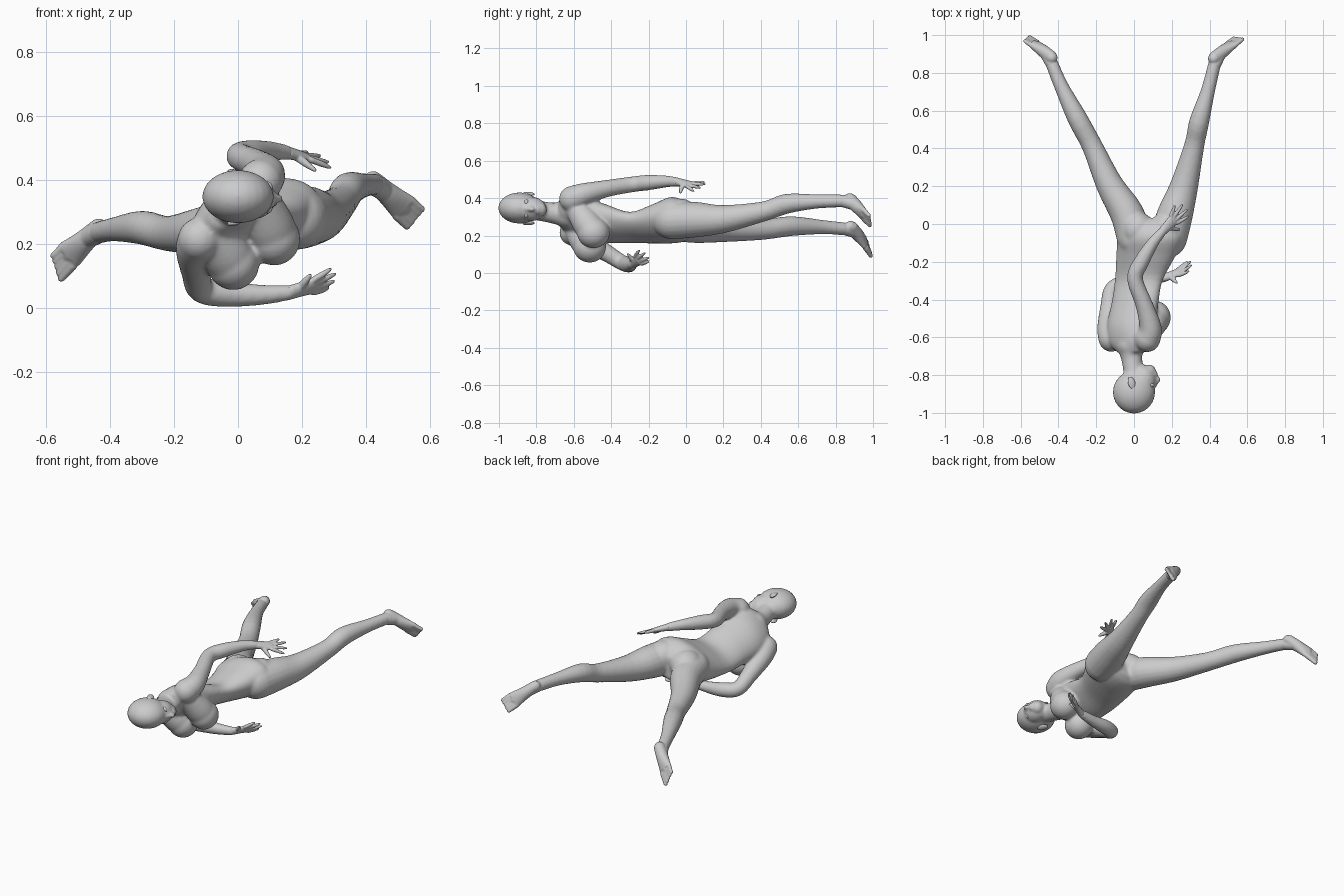
import bpy, bmesh, math
from mathutils import Vector, Matrix

if "Cube" in bpy.data.objects:
    bpy.data.objects.remove(bpy.data.objects["Cube"])


def spline(rows, steps=4):
    """Catmull-Rom interpolation of equal-length rows of numbers."""
    out = []
    for i in range(len(rows) - 1):
        p0, p1 = rows[max(i - 1, 0)], rows[i]
        p2, p3 = rows[i + 1], rows[min(i + 2, len(rows) - 1)]
        for s in range(steps):
            t = s / steps
            out.append([0.5 * (2 * b + (c - a) * t + (2 * a - 5 * b + 4 * c - d) * t * t
                               + (3 * b - a - 3 * c + d) * t ** 3)
                        for a, b, c, d in zip(p0, p1, p2, p3)])
    out.append(list(rows[-1]))
    return out


def loft(bm, rings):
    loops = [[bm.verts.new(p) for p in ring] for ring in rings]
    n = len(loops[0])
    faces = [bm.faces.new((a[k], a[(k + 1) % n], b[(k + 1) % n], b[k]))
             for a, b in zip(loops, loops[1:]) for k in range(n)]
    faces += [bm.faces.new(loops[0]), bm.faces.new(loops[-1])]
    bmesh.ops.recalc_face_normals(bm, faces=faces)


def ball(bm, centre, radii, rot=None):
    m = Matrix.Translation(centre) @ (rot or Matrix()) @ Matrix.Diagonal((*radii, 1))
    bmesh.ops.create_uvsphere(bm, u_segments=24, v_segments=14, radius=1, matrix=m)


def tube(bm, rows, side=(0, 0, 1), sides=20, steps=4):
    """Tapered limb: rows of x, y, z, radius along side, radius across."""
    rows = [r if len(r) == 5 else (*r, r[3]) for r in rows]
    pts = spline(rows, steps)
    rings = []
    for i, p in enumerate(pts):
        t = (Vector(pts[min(i + 1, len(pts) - 1)][:3]) - Vector(pts[max(i - 1, 0)][:3])).normalized()
        u = Vector(side)
        u = (u - t * u.dot(t)).normalized()
        v = t.cross(u)
        rings.append([Vector(p[:3]) + u * p[3] * math.cos(a) + v * p[4] * math.sin(a)
                      for a in (2 * math.pi * k / sides for k in range(sides))])
    loft(bm, rings)
    for r in (rows[0], rows[-1]):
        ball(bm, r[:3], [min(r[3], r[4]) * 0.98] * 3)


def finish(name, bm, voxel=None, smooth=0):
    me = bpy.data.meshes.new(name)
    bm.to_mesh(me)
    bm.free()
    for p in me.polygons:
        p.use_smooth = True
    ob = bpy.data.objects.new(name, me)
    bpy.context.collection.objects.link(ob)
    if voxel:
        mod = ob.modifiers.new("blend", 'REMESH')
        mod.mode, mod.voxel_size, mod.use_smooth_shade = 'VOXEL', voxel, True
        if smooth:
            sm = ob.modifiers.new("soften", 'SMOOTH')
            sm.factor, sm.iterations = 0.5, smooth


# torso: y, centre x, centre z, half width, half depth, twist in degrees
body = bmesh.new()
torso = [(.03, .09, .268, .11, .065, 15), (-.01, .085, .275, .165, .10, 17),
         (-.08, .085, .282, .18, .115, 20), (-.18, .06, .262, .163, .09, 23),
         (-.30, .025, .243, .137, .064, 26), (-.42, .005, .262, .138, .082, 33),
         (-.53, -.015, .285, .145, .093, 38), (-.62, -.02, .31, .14, .075, 40),
         (-.68, -.015, .32, .085, .055, 40)]
rings = []
for y, x, z, a, b, deg in spline(torso):
    u = Vector((math.cos(math.radians(deg)), 0, math.sin(math.radians(deg))))
    v = Vector((-u.z, 0, u.x))
    rings.append([Vector((x, y, z)) + u * a * math.cos(k * math.pi / 16) + v * b * math.sin(k * math.pi / 16)
                  for k in range(32)])
loft(body, rings)

# breasts sloping from the shoulders, buttocks and neck
for top, c in (((-.09, -.60, .24), (-.015, -.515, .138)), ((.06, -.59, .35), (.113, -.495, .215))):
    ball(body, c, (.082, .088, .083))
    tube(body, [(*top, .06), (*Vector(top).lerp(Vector(c), .6), .078), (*c, .078)], (0, 1, 0))
for c in ((.02, -.03, .292), (.17, -.03, .312)):
    ball(body, c, (.09, .095, .085))
tube(body, [(-.02, -.64, .315, .075), (-.012, -.71, .32, .056), (0, -.80, .335, .053)])

# arms: upper one over the hip, lower one across under the belly
tube(body, [(.07, -.61, .395, .07), (.087, -.55, .42, .06), (.055, -.43, .45, .046),
            (.005, -.29, .473, .042), (.04, -.20, .483, .041), (.10, -.10, .489, .031),
            (.15, -.04, .485, .024)])
tube(body, [(-.12, -.61, .215, .068), (-.135, -.55, .18, .06), (-.13, -.43, .11, .047),
            (-.115, -.345, .057, .042), (-.04, -.31, .044, .042), (.07, -.295, .04, .032),
            (.16, -.285, .047, .024)])

# legs, spread apart
tube(body, [(.18, -.08, .28, .10), (.217, .05, .285, .095), (.265, .20, .288, .075),
            (.32, .42, .33, .053), (.345, .54, .37, .053), (.39, .70, .382, .038),
            (.425, .84, .385, .034)])
tube(body, [(.0, -.08, .265, .09), (-.035, .05, .25, .09), (-.13, .21, .237, .072),
            (-.22, .41, .232, .055), (-.30, .56, .25, .053), (-.385, .73, .245, .038),
            (-.435, .85, .235, .034)])

# head facing sideways
ball(body, (0, -.890, .347), (.112, .114, .083))
ball(body, (.05, -.83, .342), (.068, .085, .065))
ball(body, (.08, -.78, .338), (.037, .036, .039))
ball(body, (.112, -.795, .339), (.016, .014, .026))
tube(body, [(.105, -.865, .343, .009), (.13, -.822, .341, .013)], sides=10)
finish("body", body, .0085, 4)

# ears and eyes
ears, eyes = bmesh.new(), bmesh.new()
for s in (-1, 1):
    ball(ears, (-.012, -.842, .344 + s * .078), (.02, .034, .010),
         Matrix.Rotation(.3, 4, 'Z') @ Matrix.Rotation(s * .3, 4, 'Y'))
    ball(eyes, (.092, -.853, .344 + s * .032), (.016, .012, .018))
finish("ears", ears)
finish("eyes", eyes)


def hand(name, wrist, knuckles, tips, thumb):
    """Palm tube plus slightly bent fingers fanning from the knuckle line."""
    bm = bmesh.new()
    w, k0, k1 = Vector(wrist), Vector(knuckles[0]), Vector(knuckles[1])
    mid, side = (k0 + k1) / 2, k1 - k0
    half = side.length / 2
    tube(bm, [(*w, .024, .021), (*w.lerp(mid, .5), half, .017), (*mid, half + .005, .012)], side)
    for i, tip in enumerate(tips):
        a, t = k0.lerp(k1, i / 3), Vector(tip)
        bend = (a - w).normalized() * .008
        tube(bm, [(*a, .0105), (*(a.lerp(t, .5) + bend), .0095), (*t, .006)], side, 10, 3)
    t, a = Vector(thumb), w.lerp(mid, .35)
    tube(bm, [(*a, .014), (*a.lerp(t, .6), .012), (*t, .007)], side, 10, 3)
    finish(name, bm, .0045, 2)


hand("upper_hand", (.15, -.04, .485), ((.195, .045, .482), (.228, .005, .462)),
     ((.215, .095, .485), (.255, .10, .475), (.28, .075, .455), (.287, .04, .438)), (.24, -.03, .43))
hand("lower_hand", (.16, -.285, .047), ((.235, -.238, .048), (.238, -.272, .088)),
     ((.28, -.20, .062), (.298, -.20, .082), (.302, -.22, .105), (.288, -.25, .12)), (.225, -.31, .10))


def foot(name, ankle, heel, ball_pt, toe_in, toe_out):
    """Heel to ball wedge with five toes along the toe line."""
    bm = bmesh.new()
    a, h, b = Vector(ankle), Vector(heel), Vector(ball_pt)
    t0, t1 = Vector(toe_in), Vector(toe_out)
    side = t1 - t0
    tube(bm, [(*h, .031, .035), (*h.lerp(b, .5), .036, .033), (*b, .047, .02)], side)
    tube(bm, [(*a, .034), (*h.lerp(b, .35), .033)], side)
    for i in range(5):
        tip = t0.lerp(t1, i / 4)
        root = b + side * (i / 4 - .5) * .9
        r = .014 if i in (0, 1) else .012
        tube(bm, [(*root, r + .002), (*tip, r * .85)], side, 10, 3)
    finish(name, bm, .005, 2)


foot("right_foot", (.425, .84, .385), (.422, .875, .396), (.518, .952, .312),
     (.528, .982, .255), (.575, .978, .308))
foot("left_foot", (-.435, .85, .235), (-.435, .88, .248), (-.528, .953, .165),
     (-.552, .988, .092), (-.577, .968, .163))
